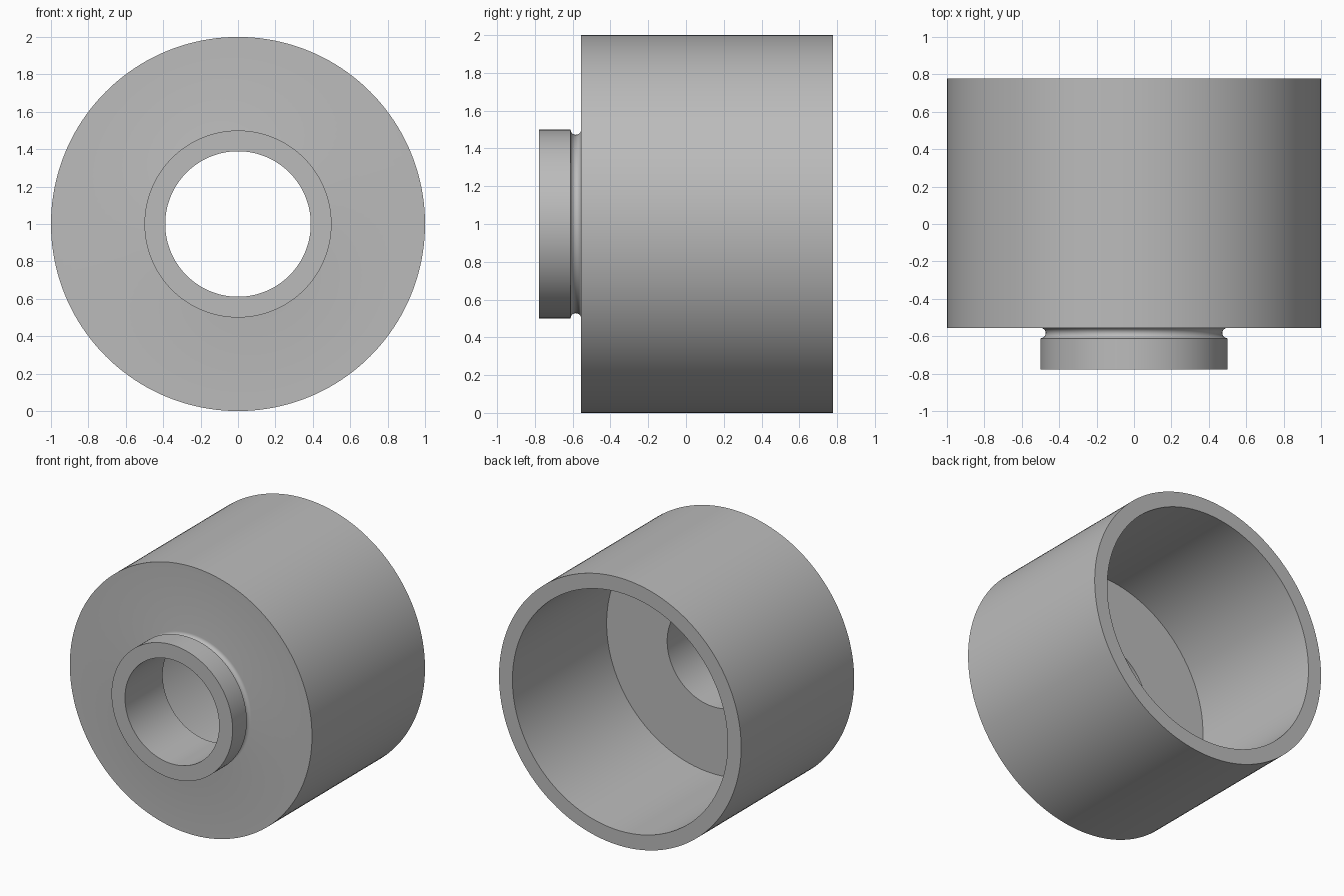
import bpy, bmesh, math
from mathutils import Vector, Matrix

cube = bpy.data.objects.get("Cube")
if cube:
    bpy.data.objects.remove(cube, do_unlink=True)

UNIT = 1 / 9          # the outer radius is nine units
SEGMENTS = 160
GROOVE_STEPS = 10

# One grey material for the whole turned part
grey = bpy.data.materials.new("plain_grey")
grey.use_nodes = True
colour = (0.5, 0.5, 0.5, 1)
grey.diffuse_color = colour
grey.node_tree.nodes["Principled BSDF"].inputs["Base Color"].default_value = colour


def groove(radius, centre, size):
    """Half-round relief cut into the collar, as (radius, y) points."""
    angles = [math.pi * i / GROOVE_STEPS for i in range(GROOVE_STEPS + 1)]
    return [(radius - size * math.sin(a), centre - size * math.cos(a)) for a in angles]


# Closed half section as (radius, y): bore, collar, relief, cup wall, cavity
profile = [(3.5, -7), (4.5, -7)]
profile += groove(4.5, -5.25, 0.25)
profile += [(9, -5), (9, 7), (8, 7), (8, -3), (3.5, -3)]

# Turn the section around the y axis
bm = bmesh.new()
verts = [bm.verts.new(Vector((r, y, 0)) * UNIT) for r, y in profile]
edges = [bm.edges.new((a, b)) for a, b in zip(verts, verts[1:] + verts[:1])]
bmesh.ops.spin(bm, geom=verts + edges, cent=(0, 0, 0), axis=(0, 1, 0),
               angle=math.tau, steps=SEGMENTS, use_merge=True)
bmesh.ops.remove_doubles(bm, verts=bm.verts, dist=1e-5)
bmesh.ops.recalc_face_normals(bm, faces=bm.faces)
bmesh.ops.transform(bm, matrix=Matrix.Translation((0, 0, 1)), verts=bm.verts)

mesh = bpy.data.meshes.new("collared_cup")
bm.to_mesh(mesh)
bm.free()
mesh.materials.append(grey)
cup = bpy.data.objects.new("collared_cup", mesh)
bpy.context.collection.objects.link(cup)

# Smooth round walls with crisp rims
bpy.context.view_layer.objects.active = cup
cup.select_set(True)
bpy.ops.object.shade_smooth_by_angle(angle=math.radians(35))
